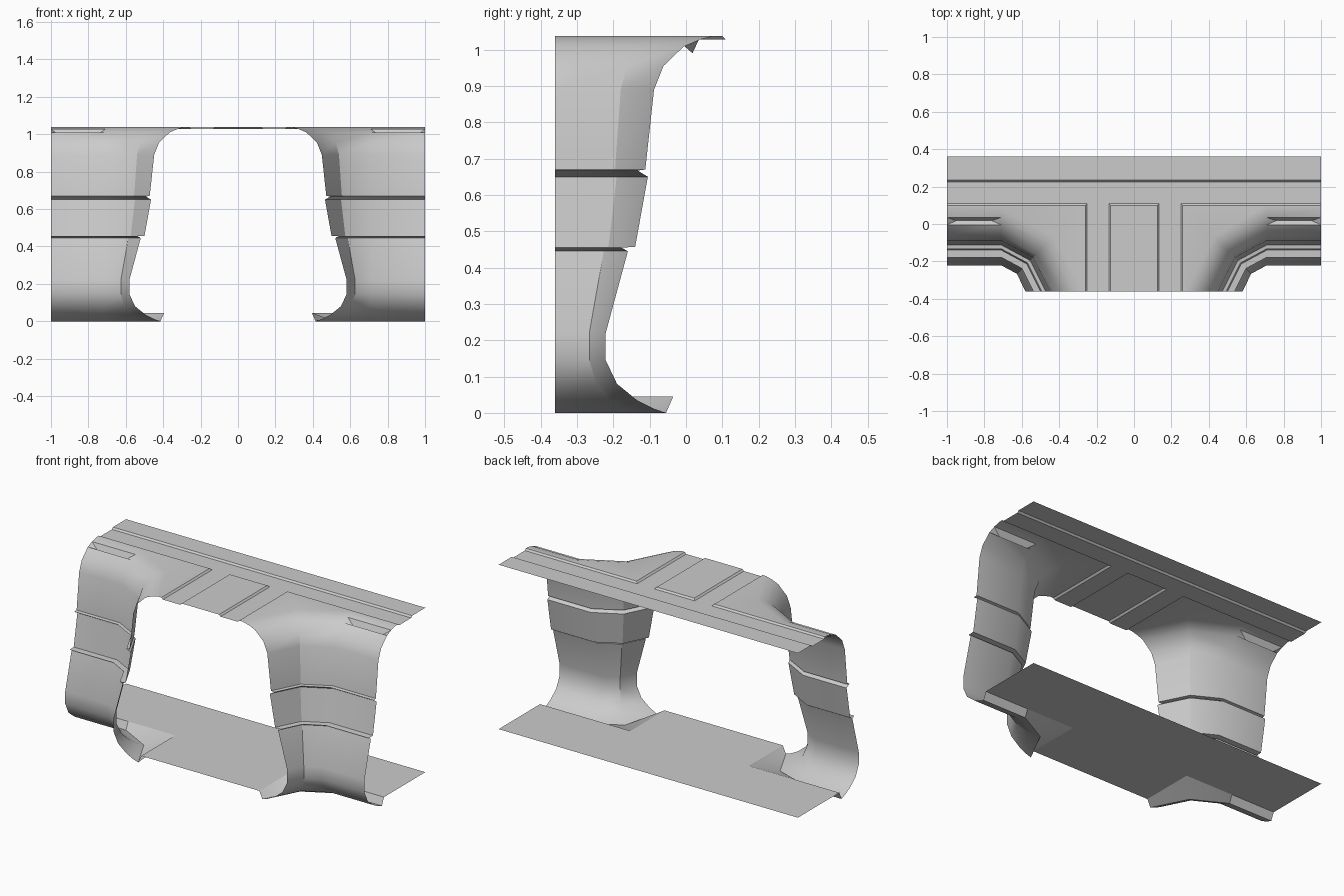
import bpy, bmesh

if "Cube" in bpy.data.objects:
    bpy.data.objects.remove(bpy.data.objects["Cube"])

S, Q, END = 0.71, 0.36, -0.36     # bend start, junction offset, front cut
TOP, LOW = 1.038, 1.028           # raised and recessed ceiling heights

# Wall section as (depth, height), from floor lip up to ceiling panel edge
PROFILE = [(-.035, .045), (-.055, 0), (-.09, .012), (-.135, .035), (-.19, .08),
           (-.221, .145), (-.221, .22), (-.16, .445), (-.178, .455), (-.14, .457),
           (-.105, .65), (-.133, .667), (-.112, .67), (-.088, .89), (-.062, .955),
           (-.005, 1.01), (.035, 1.027), (.08, TOP), (.10, TOP), (.11, LOW)]
SQUARE = {0, 18, 19}              # rows that meet in a plain right-angle corner
VENT = 15                         # row below the recessed vent


def finish(bm, name):
    me = bpy.data.meshes.new(name)
    bm.normal_update()
    bm.to_mesh(me)
    bm.free()
    ob = bpy.data.objects.new(name, me)
    bpy.context.collection.objects.link(ob)
    bpy.ops.object.select_all(action='DESELECT')
    bpy.context.view_layer.objects.active = ob
    ob.select_set(True)
    bpy.ops.object.shade_smooth_by_angle(angle=0.55)
    return ob


def wall(name, side):
    bm = bmesh.new()
    V = lambda x, y, z: bm.verts.new((x * side, y, z))
    rows = []
    for i, (p, z) in enumerate(PROFILE):
        k = 0 if i in SQUARE else .35 * (S - Q + p)
        rows.append([V(1, p, z), V(S, p, z), V(Q - p + k, p - k, z), V(Q - p, END, z)])
    faces = []
    for i, (a, b) in enumerate(zip(rows, rows[1:])):
        for j in range(3):
            if (i, j) != (VENT, 0):
                faces.append((a[j], a[j + 1], b[j + 1], b[j]))
    # hipped vent trough in the straight part
    a, b = rows[VENT], rows[VENT + 1]
    r0, r1 = V(.95, .018, .99), V(.76, .018, .99)
    faces += [(a[0], a[1], r1, r0), (r0, r1, b[1], b[0]), (a[1], b[1], r1), (a[0], r0, b[0])]
    for f in faces:
        bm.faces.new(f if side < 0 else f[::-1])
    bmesh.ops.recalc_face_normals(bm, faces=bm.faces)
    return finish(bm, name)


def sheet(name, polys):
    bm = bmesh.new()
    for poly in polys:
        bm.faces.new([bm.verts.new(c) for c in poly])
    bmesh.ops.remove_doubles(bm, verts=bm.verts, dist=1e-5)
    return finish(bm, name)


# Curved corner walls
wall("left_wall", -1)
wall("right_wall", 1)

# T-shaped floor
half = [(1, Q), (1, -.035), (.395, -.035), (.395, END)]
outline = half + [(-x, y) for x, y in reversed(half)]
sheet("floor", [[(x, y, .045) for x, y in reversed(outline)]])


# Ceiling strip running along the corridor, with a step
def strip(y0, z0, y1, z1):
    return [(-1, y0, z0), (1, y0, z0), (1, y1, z1), (-1, y1, z1)]


sheet("ceiling_strip", [strip(.11, LOW, .225, LOW), strip(.225, LOW, .235, TOP),
                        strip(.235, TOP, Q, TOP)])

# Recessed channels either side of the centre panel
sheet("ceiling_channels", [[(x, END, LOW), (x + .115, END, LOW), (x + .115, .11, LOW),
                            (x, .11, LOW)] for x in (-.25, .135)])

# Raised centre panel with sloped edges
low = [(-.135, END, LOW), (-.135, .11, LOW), (.135, .11, LOW), (.135, END, LOW)]
top = [(-.125, END, TOP), (-.125, .10, TOP), (.125, .10, TOP), (.125, END, TOP)]
sheet("ceiling_panel", [top[::-1]] + [[low[i + 1], low[i], top[i], top[i + 1]] for i in range(3)])
